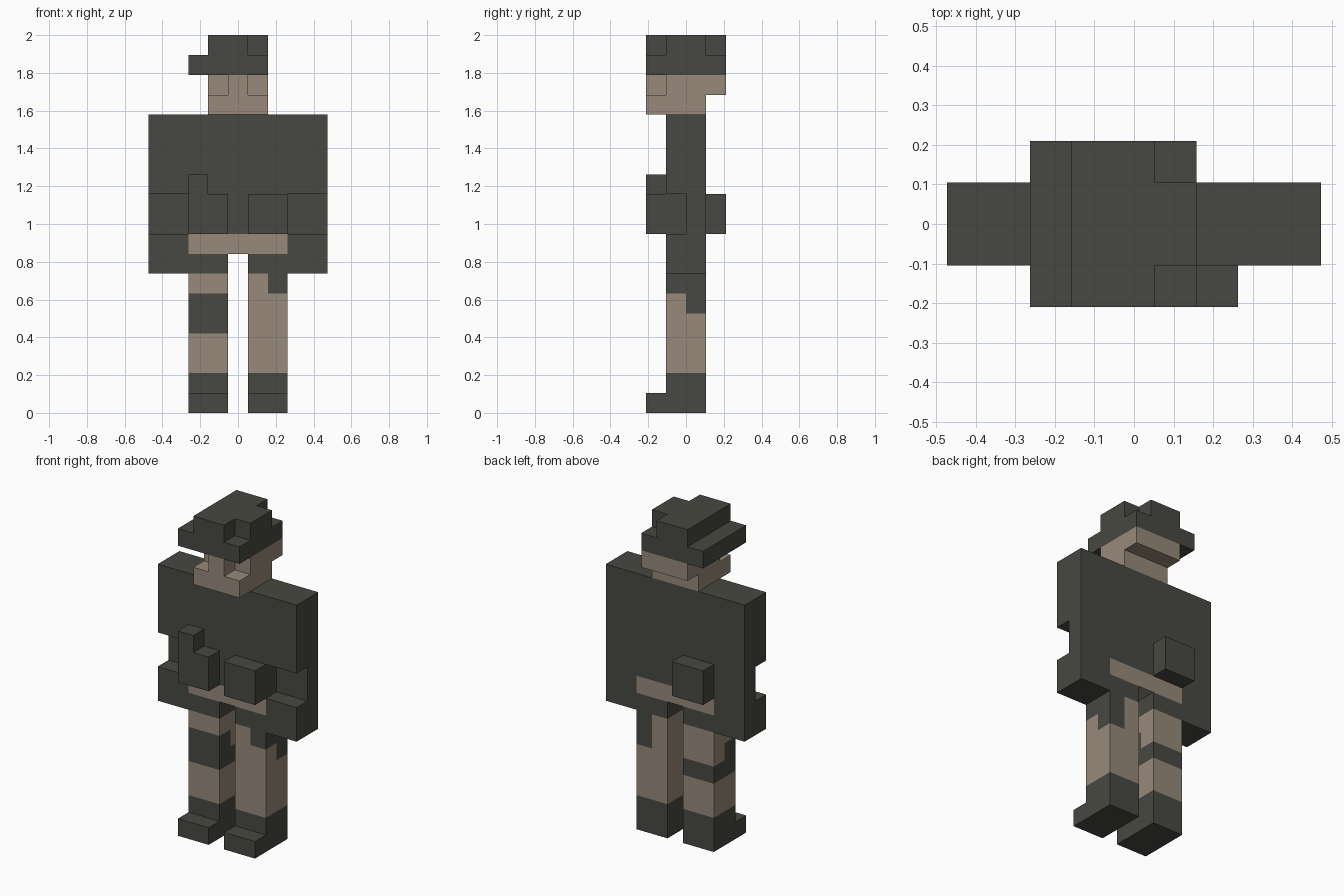
import bpy
import bmesh
from mathutils import Vector

cube = bpy.data.objects.get("Cube")
if cube:
    bpy.data.objects.remove(cube, do_unlink=True)

UNIT = 2 / 19                        # edge of one block; the figure is 9 x 4 x 19 blocks
ORIGIN = Vector((4.5, 2, 0))         # block coordinates of the model's centre on the ground


def make_material(name, color):
    mat = bpy.data.materials.new(name)
    mat.use_nodes = True
    mat.diffuse_color = color
    mat.node_tree.nodes["Principled BSDF"].inputs["Base Color"].default_value = color
    return mat


MATERIALS = [make_material("dark_olive", (0.064, 0.065, 0.054, 1)),
             make_material("tan_skin", (0.312, 0.254, 0.195, 1))]
DARK, SKIN = 0, 1


def build_part(name, *boxes):
    """Join boxes (colour, x0, x1, y0, y1, z0, z1) into one skin; later boxes recolour earlier ones."""
    cells = {}
    for color, x0, x1, y0, y1, z0, z1 in boxes:
        for x in range(x0, x1):
            for y in range(y0, y1):
                for z in range(z0, z1):
                    cells[x, y, z] = color

    bm = bmesh.new()
    for cell, color in cells.items():
        for axis in range(3):
            for side in (0, 1):
                neighbour = list(cell)
                neighbour[axis] += 2 * side - 1
                if tuple(neighbour) in cells:
                    continue
                # Outer quad of this block, wound to face outwards
                corners = []
                for a, b in ((0, 0), (1, 0), (1, 1), (0, 1)):
                    p = Vector(cell)
                    p[axis] += side
                    p[(axis + 1) % 3] += a
                    p[(axis + 2) % 3] += b
                    corners.append(bm.verts.new((p - ORIGIN) * UNIT))
                face = bm.faces.new(corners if side else corners[::-1])
                face.material_index = color

    # Weld the quads and merge flat areas of the same colour
    bmesh.ops.remove_doubles(bm, verts=bm.verts, dist=UNIT * 0.01)
    bmesh.ops.dissolve_limit(bm, angle_limit=0.01, verts=bm.verts, edges=bm.edges,
                             delimit={'MATERIAL'})
    mesh = bpy.data.meshes.new(name)
    bm.to_mesh(mesh)
    bm.free()
    for mat in MATERIALS:
        mesh.materials.append(mat)
    obj = bpy.data.objects.new(name, mesh)
    bpy.context.collection.objects.link(obj)
    return obj


# Hat: wide layer with a one-sided brim, crown with two cut corners
build_part("hat",
           (DARK, 2, 6, 0, 4, 17, 18),
           (DARK, 3, 5, 0, 4, 18, 19),
           (DARK, 5, 6, 1, 3, 18, 19))

# Head: jaw, skull set back from it, and the nose between the eye sockets
build_part("head",
           (SKIN, 3, 6, 0, 3, 15, 16),
           (SKIN, 3, 6, 1, 4, 16, 17),
           (SKIN, 4, 5, 0, 1, 16, 17))

# Torso with sleeves notched at the elbows, bare waist, hands and back pouch
build_part("torso",
           (DARK, 0, 9, 1, 3, 11, 15),
           (DARK, 0, 9, 2, 3, 9, 11),
           (DARK, 2, 7, 1, 3, 9, 11),
           (DARK, 0, 2, 1, 3, 7, 9),
           (DARK, 7, 9, 1, 3, 7, 9),
           (SKIN, 2, 7, 1, 3, 8, 9),
           (DARK, 2, 4, 0, 1, 9, 11),      # right hand
           (DARK, 2, 3, 0, 1, 11, 12),     # raised thumb
           (DARK, 5, 7, 0, 1, 9, 11),      # left hand
           (DARK, 2, 4, 3, 4, 9, 11))      # back pouch

# Legs: boot with toe, bare leg, short trouser hem
for name, x, patches in (
        ("right_leg", 2, [(DARK, 2, 4, 1, 3, 4, 5),      # knee wrap
                          (DARK, 2, 4, 1, 2, 5, 6)]),
        ("left_leg", 5, [(DARK, 6, 7, 1, 3, 6, 7),       # ragged hem
                         (DARK, 6, 7, 2, 3, 5, 6)])):
    build_part(name,
               (SKIN, x, x + 2, 1, 3, 2, 7),
               (DARK, x, x + 2, 1, 3, 7, 8),
               (DARK, x, x + 2, 1, 3, 0, 2),
               (DARK, x, x + 2, 0, 1, 0, 1),
               *patches)
